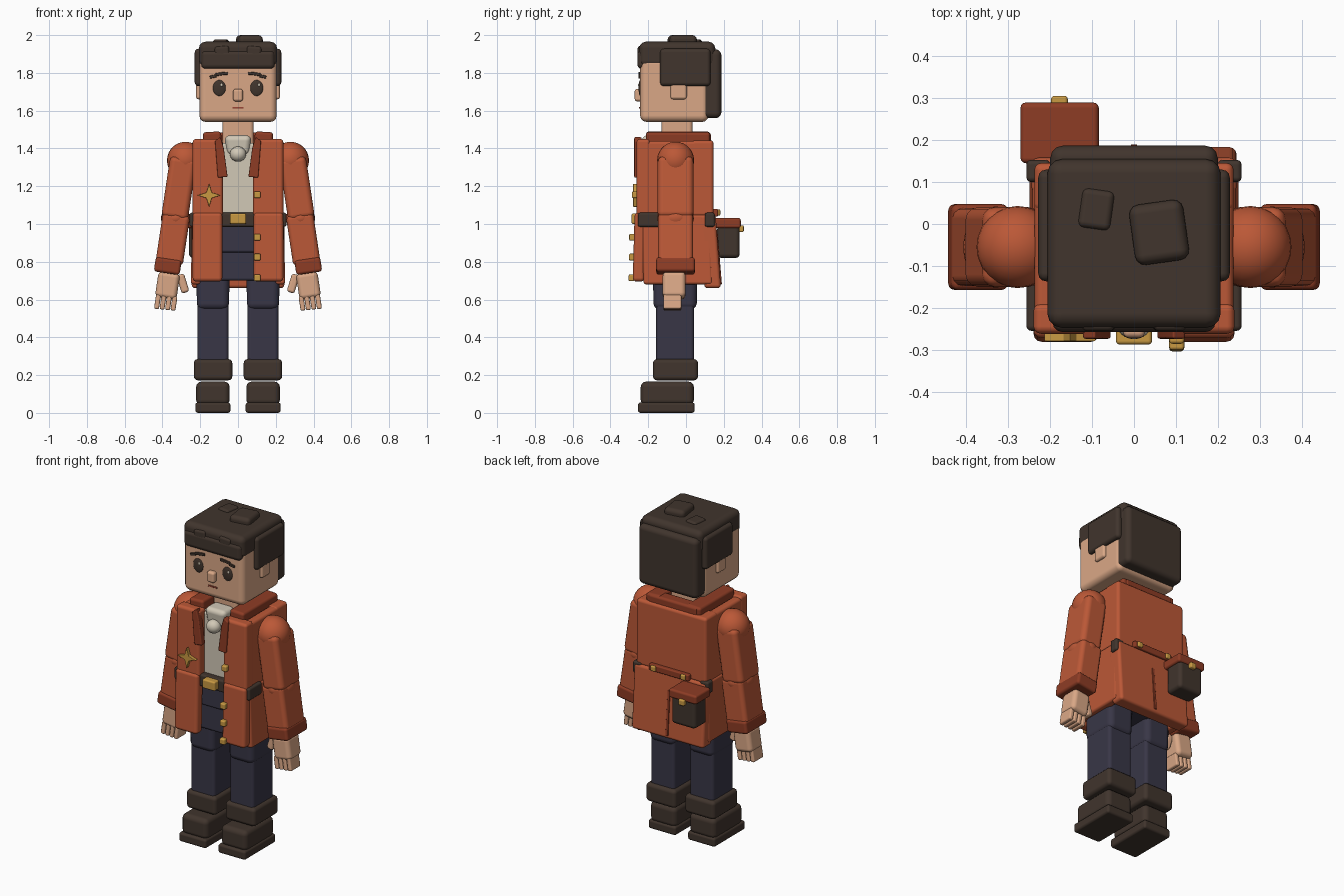
import bpy, bmesh, math
from mathutils import Matrix, Euler

if "Cube" in bpy.data.objects:
    bpy.data.objects.remove(bpy.data.objects["Cube"])


def material(name, rgb):
    m = bpy.data.materials.new(name)
    m.diffuse_color = (*rgb, 1)
    m.use_nodes = True
    m.node_tree.nodes["Principled BSDF"].inputs["Base Color"].default_value = m.diffuse_color
    return m


RUST = material("rust_cloth", (0.50, 0.098, 0.038))
DARK_RUST = material("dark_rust_cloth", (0.27, 0.045, 0.018))
BROWN = material("dark_brown", (0.052, 0.035, 0.026))
NAVY = material("navy_cloth", (0.040, 0.037, 0.062))
SKIN = material("skin", (0.70, 0.39, 0.24))
CREAM = material("cream_cloth", (0.64, 0.58, 0.47))
GOLD = material("gold", (0.58, 0.32, 0.055))
LIP = material("lip_red", (0.32, 0.06, 0.035))


def finish(name, bm, mat, bevel=0.0):
    bmesh.ops.recalc_face_normals(bm, faces=bm.faces)
    me = bpy.data.meshes.new(name)
    bm.to_mesh(me)
    bm.free()
    me.materials.append(mat)
    ob = bpy.data.objects.new(name, me)
    bpy.context.collection.objects.link(ob)
    bpy.ops.object.select_all(action='DESELECT')
    ob.select_set(True)
    bpy.context.view_layer.objects.active = ob
    bpy.ops.object.shade_smooth_by_angle(angle=math.radians(35))
    if bevel:
        mod = ob.modifiers.new("rounded_edges", 'BEVEL')
        mod.width, mod.segments = bevel, 3
        mod.limit_method = 'ANGLE'
        mod.harden_normals = True
    return ob


def block(name, c, s, mat, r=0.015, rot=(0, 0, 0), low=(0, 0), taper=1.0):
    """Rounded box: centre, size, bevel, rotation in degrees, shift and scale of the lower end."""
    bm = bmesh.new()
    bmesh.ops.create_cube(bm, size=1)
    for v in bm.verts:
        bottom = v.co.z < 0
        v.co.x *= s[0] * (taper if bottom else 1)
        v.co.y *= s[1] * (taper if bottom else 1)
        v.co.z *= s[2]
        if bottom:
            v.co.x += low[0]
            v.co.y += low[1]
    turn = Euler([math.radians(a) for a in rot]).to_matrix().to_4x4()
    bm.transform(Matrix.Translation(c) @ turn)
    return finish(name, bm, mat, r)


def box(name, x, y, z, mat, r=0.015, **kw):
    """Rounded box given by its extents."""
    c = [(a + b) / 2 for a, b in (x, y, z)]
    s = [b - a for a, b in (x, y, z)]
    return block(name, c, s, mat, r, **kw)


def ball(name, c, radii, mat):
    bm = bmesh.new()
    bmesh.ops.create_uvsphere(bm, u_segments=24, v_segments=14, radius=1)
    bm.transform(Matrix.Translation(c) @ Matrix.Diagonal((*radii, 1)))
    return finish(name, bm, mat)


def prism(name, pts, y0, y1, mat, r=0.006):
    """Outline in x, z pushed from y0 to y1."""
    bm = bmesh.new()
    rings = [[bm.verts.new((x, y, z)) for x, z in pts] for y in (y0, y1)]
    bm.faces.new(rings[0])
    bm.faces.new(rings[1][::-1])
    n = len(pts)
    for i in range(n):
        j = (i + 1) % n
        bm.faces.new((rings[0][i], rings[1][i], rings[1][j], rings[0][j]))
    return finish(name, bm, mat, r)


# Head and hair
box("head", (-.205, .205), (-.243, .12), (1.54, 1.88), SKIN, .035)
box("neck", (-.083, .083), (-.13, .035), (1.38, 1.57), SKIN, .02)
box("hair_cap", (-.207, .207), (-.248, .155), (1.83, 1.965), BROWN, .035)
box("hair_back", (-.20, .20), (.05, .187), (1.56, 1.925), BROWN, .03)
box("hair_fringe", (-.195, .195), (-.258, -.16), (1.82, 1.92), BROWN, .025)
block("hair_tuft_small", (-.09, .035, 1.957), (.078, .095, .04), BROWN, .015, (0, 0, -8))
block("hair_tuft_large", (.06, -.02, 1.97), (.13, .145, .06), BROWN, .024, (0, 0, 8))
block("nose", (0, -.252, 1.682), (.052, .04, .066), SKIN, .014)
block("mouth", (0, -.244, 1.616), (.06, .008, .009), LIP, .002)

# Shirt, neckerchief, belt
box("shirt", (-.19, .19), (-.212, .10), (1.0, 1.43), CREAM, .015)
box("neckerchief", (-.073, .073), (-.235, -.12), (1.36, 1.47), CREAM, .03, taper=.8)
ball("neckerchief_knot", (0, -.235, 1.37), (.043, .04, .04), CREAM)
box("belt", (-.22, .22), (-.25, .10), (.985, 1.06), BROWN, .012)
box("buckle", (-.043, .043), (-.288, -.24), (1.0, 1.056), GOLD, .009)

# Trousers
box("waist", (-.19, .19), (-.205, .10), (.85, 1.0), NAVY, .012)
box("hips", (-.195, .195), (-.195, .09), (.70, .86), NAVY, .015)

# Jacket back
box("jacket_back", (-.238, .238), (.03, .146), (1.04, 1.443), RUST, .018)
box("skirt_back", (-.245, .245), (.07, .157), (.66, 1.05), RUST, .018, low=(0, .028))
box("collar_back", (-.165, .165), (.055, .132), (1.425, 1.485), DARK_RUST, .015)
box("half_belt", (-.135, .135), (.14, .17), (1.04, 1.08), DARK_RUST, .007)
box("back_vent", (-.008, .008), (.15, .168), (.68, .95), DARK_RUST, .003, low=(0, .022))

for s, side in ((1, "left"), (-1, "right")):
    def part(name, x, y, z, mat, r=.015, ry=0, low=(0, 0), taper=1.0):
        xs = sorted((s * x[0], s * x[1]))
        return box(f"{name}_{side}", xs, y, z, mat, r, rot=(0, s * ry, 0),
                   low=(s * low[0], low[1]), taper=taper)

    def limb(name, c, size, mat, r=.02, ry=-8.5, taper=1.0):
        return block(f"{name}_{side}", (s * c[0], c[1], c[2]), size, mat, r,
                     (0, s * ry, 0), taper=taper)

    # Face and side hair
    part("hair_side", (.17, .229), (-.137, .13), (1.73, 1.928), BROWN, .02)
    part("ear", (.18, .222), (-.082, .004), (1.66, 1.77), SKIN, .014)
    part("hair_clump", (.045, .125), (-.256, -.19), (1.89, 1.942), BROWN, .015, ry=4)
    ball(f"eye_{side}", (s * .099, -.243, 1.72), (.034, .008, .042), BROWN)
    ball(f"eye_glint_{side}", (s * .099 + .012, -.25, 1.736), (.007, .004, .008), CREAM)
    for i in range(3):
        limb(f"brow_{i}", (.07 + .031 * i, -.246, 1.797 - .004 * i * i),
             (.036, .012, .016), BROWN, .004, 4 + 4 * i)

    # Jacket front and sides
    part("jacket_front", (.08, .24), (-.262, -.19), (1.04, 1.45), RUST, .018)
    part("jacket_side", (.18, .237), (-.24, .10), (1.04, 1.44), RUST, .018)
    part("skirt_front", (.083, .24), (-.272, -.21), (.695, 1.062), RUST, .02, low=(0, -.01))
    part("skirt_side", (.19, .242), (-.235, .13), (.68, 1.05), RUST, .015, low=(.008, .01))
    part("collar_side", (.088, .185), (-.212, .128), (1.425, 1.488), DARK_RUST, .016, ry=3)
    prism(f"lapel_{side}", [(s * x, z) for x, z in
          ((.075, 1.40), (.093, 1.462), (.122, 1.44), (.107, 1.245), (.055, 1.25))],
          -.274, -.235, DARK_RUST)
    part("belt_loop_front", (.20, .257), (-.255, -.13), (.985, 1.06), BROWN, .012)
    part("belt_loop_back", (.20, .257), (.10, .153), (.985, 1.06), BROWN, .012)
    part("half_belt_button", (.085, .117), (.155, .182), (1.045, 1.077), GOLD, .007)

    # Sleeves and hands
    ball(f"shoulder_{side}", (s * .278, -.055, 1.337), (.098, .098, .098), RUST)
    limb("upper_sleeve", (.312, -.055, 1.19), (.142, .19, .33), RUST, .03)
    ball(f"elbow_{side}", (s * .33, -.055, 1.03), (.078, .097, .062), RUST)
    limb("lower_sleeve", (.345, -.055, .92), (.145, .186, .27), RUST, .025)
    limb("cuff", (.372, -.055, .778), (.138, .205, .078), DARK_RUST, .016)
    limb("palm", (.373, -.063, .675), (.115, .122, .14), SKIN, .025)
    for i in range(4):
        limb(f"finger_{i}", (.339 + .029 * i, -.072, .58 + .003 * i),
             (.026, .095, .078), SKIN, .009)
    limb("thumb", (.292, -.07, .685), (.042, .06, .10), SKIN, .014, 17)

    # Legs and boots
    part("thigh", (.045, .22), (-.175, .06), (.545, .735), NAVY, .035, taper=.97)
    part("shin", (.05, .214), (-.158, .043), (.26, .58), NAVY, .02)
    part("boot_cuff", (.03, .234), (-.175, .064), (.172, .285), BROWN, .022)
    part("boot", (.044, .222), (-.24, .042), (.04, .166), BROWN, .03)
    part("sole", (.04, .226), (-.255, .046), (0, .055), BROWN, .014)

# Front buttons and star badge
for i, (z, y) in enumerate(((1.155, -.27), (.93, -.285), (.825, -.286), (.715, -.288))):
    block(f"front_button_{i}", (.102, y, z), (.036, .032, .036), GOLD, .008)
star = []
for i in range(8):
    rad, a = (.062, .021)[i % 2], math.pi * i / 4
    star.append((-.153 + rad * math.cos(a), 1.152 + rad * math.sin(a)))
prism("star_badge", star, -.28, -.255, GOLD, .002)

# Satchel on the back of the hip
box("satchel", (-.26, -.095), (.165, .284), (.82, .995), BROWN, .022)
box("satchel_flap", (-.271, -.084), (.145, .29), (.978, 1.032), DARK_RUST, .013)
box("satchel_clasp", (-.198, -.158), (.275, .306), (.957, .993), GOLD, .008)
